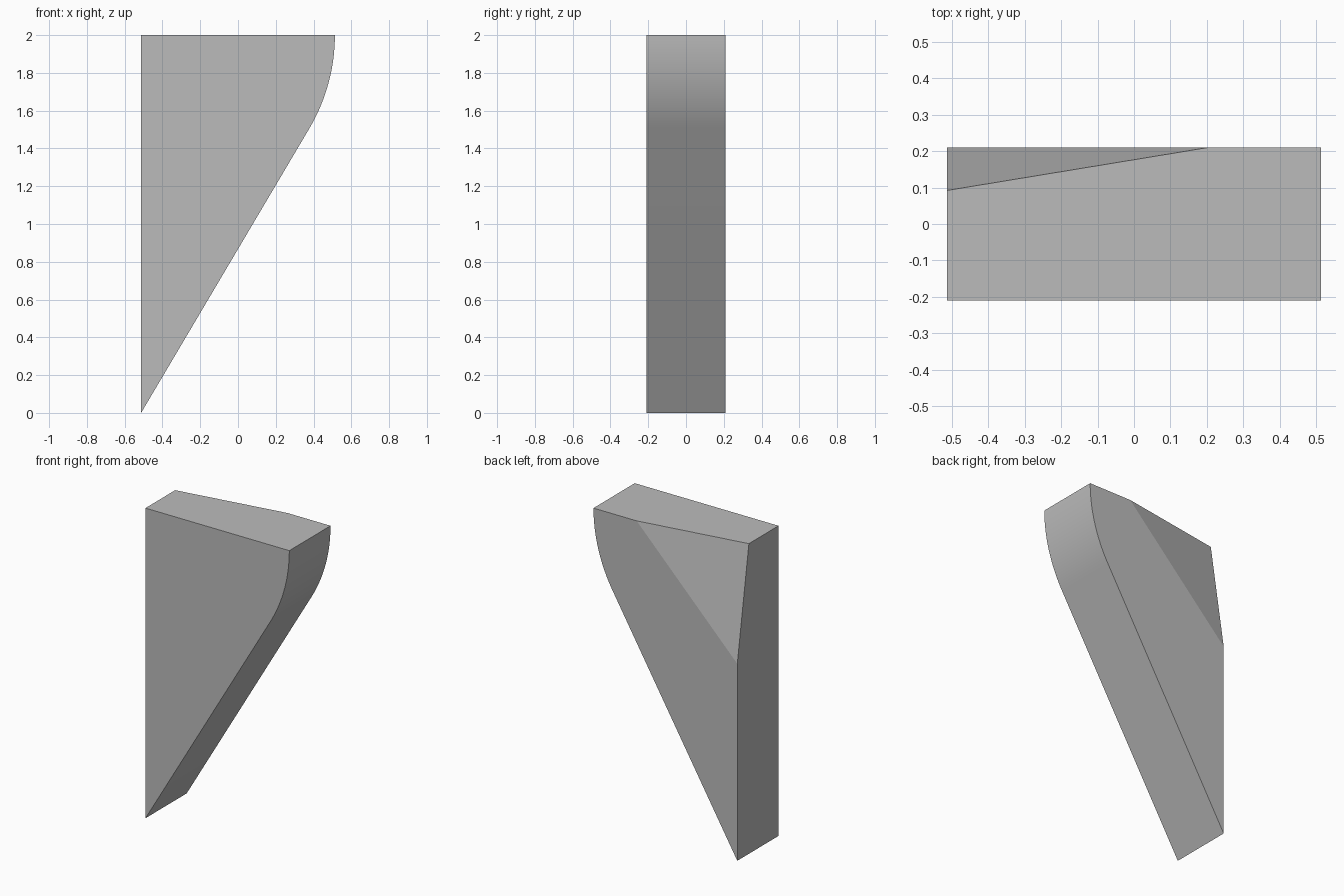
import bpy
import bmesh
from math import sin, cos, radians
from mathutils import Vector

cube = bpy.data.objects.get("Cube")
if cube:
    bpy.data.objects.remove(cube, do_unlink=True)

HALF_W, HALF_D, HEIGHT = 0.513, 0.21, 2.0
RADIUS, TURN, STEPS = 0.97, radians(30.6), 16

# Single grey material
grey = bpy.data.materials.new("plain_grey")
grey.use_nodes = True
colour = (0.5, 0.5, 0.5, 1)
grey.diffuse_color = colour
grey.node_tree.nodes["Principled BSDF"].inputs["Base Color"].default_value = colour

# Side profile: straight back edge, sloped edge running into a rounded shoulder
profile = [(-HALF_W, HEIGHT), (-HALF_W, 0)]
for i in range(STEPS, -1, -1):
    a = TURN * i / STEPS
    profile.append((HALF_W - RADIUS * (1 - cos(a)), HEIGHT - RADIUS * sin(a)))

bm = bmesh.new()
face = bm.faces.new([bm.verts.new((x, -HALF_D, z)) for x, z in profile])
extruded = bmesh.ops.extrude_face_region(bm, geom=[face])
moved = [g for g in extruded["geom"] if isinstance(g, bmesh.types.BMVert)]
bmesh.ops.translate(bm, verts=moved, vec=(0, 2 * HALF_D, 0))
bmesh.ops.recalc_face_normals(bm, faces=bm.faces)

# Slanted cut across the upper rear corner
p = Vector((-HALF_W, 0.092, HEIGHT))
q = Vector((0.205, HALF_D, HEIGHT))
r = Vector((-HALF_W, HALF_D, 1.27))
normal = (q - p).cross(r - p).normalized()
if normal.y < 0:
    normal.negate()
cut = bmesh.ops.bisect_plane(bm, geom=bm.verts[:] + bm.edges[:] + bm.faces[:],
                             plane_co=p, plane_no=normal, clear_outer=True)
edges = [g for g in cut["geom_cut"] if isinstance(g, bmesh.types.BMEdge)]
bmesh.ops.contextual_create(bm, geom=edges)
bmesh.ops.recalc_face_normals(bm, faces=bm.faces)

mesh = bpy.data.meshes.new("wedge_block")
bm.to_mesh(mesh)
bm.free()
mesh.materials.append(grey)
block = bpy.data.objects.new("wedge_block", mesh)
bpy.context.collection.objects.link(block)

# Smooth only the rounded shoulder
bpy.ops.object.select_all(action='DESELECT')
block.select_set(True)
bpy.context.view_layer.objects.active = block
bpy.ops.object.shade_smooth_by_angle(angle=radians(8))
